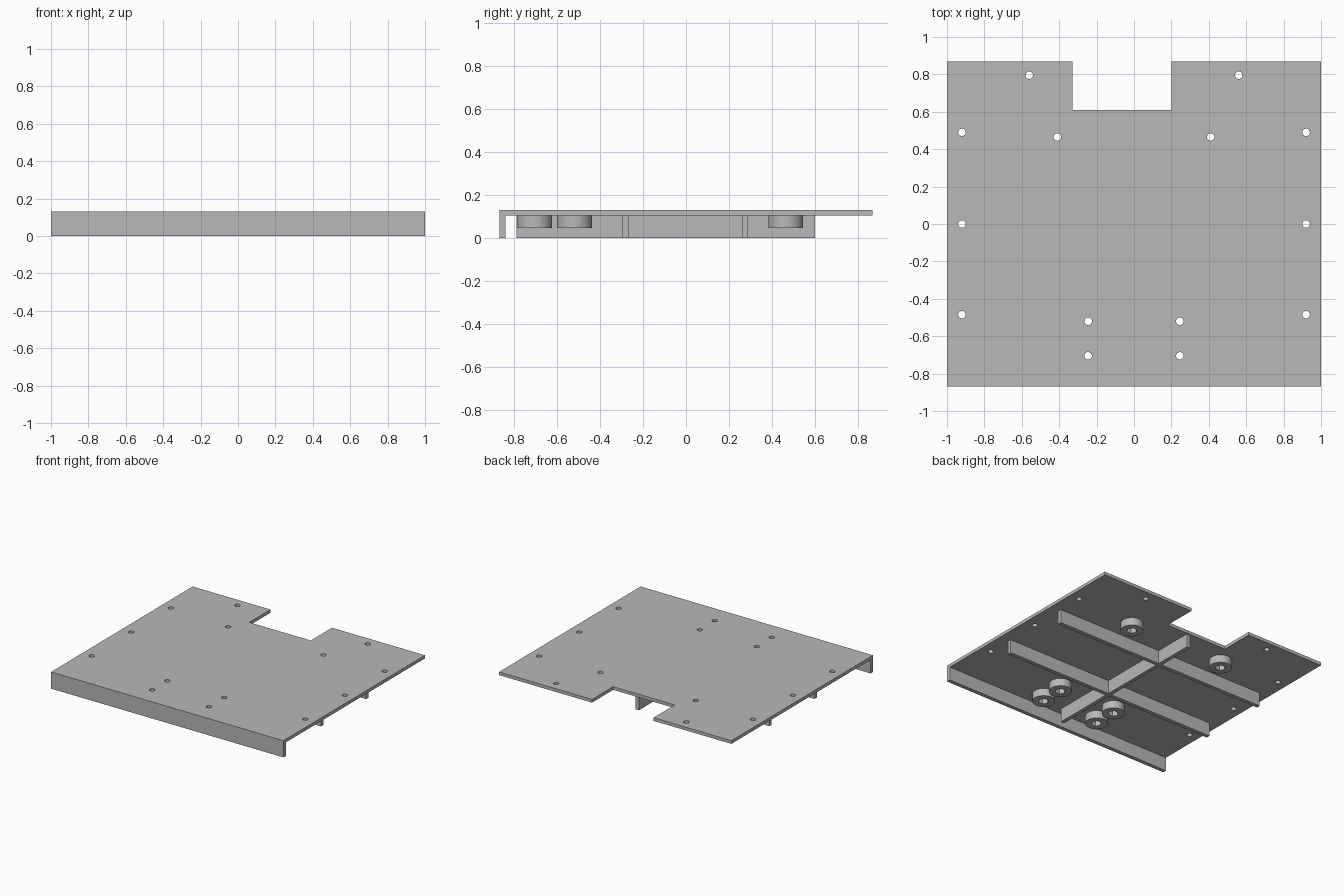
import bpy
import bmesh
from math import cos, sin, pi, radians

if "Cube" in bpy.data.objects:
    bpy.data.objects.remove(bpy.data.objects["Cube"], do_unlink=True)

# One grey material for the whole part
GREY = (0.48, 0.48, 0.48, 1)
grey = bpy.data.materials.new("plain grey")
grey.use_nodes = True
grey.diffuse_color = GREY
shader = next(n for n in grey.node_tree.nodes if n.type == "BSDF_PRINCIPLED")
shader.inputs["Base Color"].default_value = GREY

PLATE_LOW, PLATE_TOP = 0.105, 0.13
THICK = 0.03


def ring(x, y, radius, sides):
    return [(x + radius * cos(2 * pi * i / sides),
             y + radius * sin(2 * pi * i / sides)) for i in range(sides)]


def rect(x0, x1, y0, y1):
    return [(x0, y0), (x1, y0), (x1, y1), (x0, y1)]


def slab(name, outlines, z0, z1):
    """Extrude closed outlines upward; inner outlines become holes."""
    curve = bpy.data.curves.new(name, "CURVE")
    curve.dimensions = "2D"
    curve.fill_mode = "BOTH"
    curve.extrude = (z1 - z0) / 2
    for points in outlines:
        spline = curve.splines.new("POLY")
        spline.points.add(len(points) - 1)
        for point, (x, y) in zip(spline.points, points):
            point.co = (x, y, 0, 1)
        spline.use_cyclic_u = True
    obj = bpy.data.objects.new(name, curve)
    bpy.context.collection.objects.link(obj)
    obj.location.z = (z0 + z1) / 2
    bpy.ops.object.select_all(action="DESELECT")
    obj.select_set(True)
    bpy.context.view_layer.objects.active = obj
    bpy.ops.object.convert(target="MESH")
    obj = bpy.context.object
    bm = bmesh.new()
    bm.from_mesh(obj.data)
    bmesh.ops.remove_doubles(bm, verts=bm.verts, dist=0.0001)
    bmesh.ops.recalc_face_normals(bm, faces=bm.faces)
    bm.to_mesh(obj.data)
    bm.free()
    obj.data.materials.clear()
    obj.data.materials.append(grey)
    bpy.ops.object.shade_smooth_by_angle(angle=radians(30))
    return obj


# Top plate with rear notch and drilled holes
boss_spots = [(0.41, 0.465), (0.245, -0.52), (0.245, -0.705)]
edge_spots = [(0.56, 0.795), (0.92, 0.49), (0.92, 0.0), (0.92, -0.485)]
outline = [(-1, -0.87), (1, -0.87), (1, 0.87), (0.2, 0.87),
           (0.2, 0.61), (-0.33, 0.61), (-0.33, 0.87), (-1, 0.87)]
holes = [ring(side * x, y, 0.02, 24)
         for x, y in boss_spots + edge_spots for side in (-1, 1)]
slab("top_plate", [outline] + holes, PLATE_LOW, PLATE_TOP)

# Front lip turned down along the whole edge
slab("front_lip", [rect(-1, 1, -0.87, -0.87 + THICK)], 0, PLATE_LOW)

# Stiffening ribs: one long spine crossed by two bars, as a single outline
half = THICK / 2
spine = [(half, -0.79)]
for y in (-0.28, 0.275):
    spine += [(half, y - half), (0.92, y - half), (0.92, y + half), (half, y + half)]
spine += [(half, 0.6)]
spine += [(-x, y) for x, y in reversed(spine)]
slab("underside_ribs", [spine], 0, PLATE_LOW)

# Round bosses with hexagonal nut pockets
for x, y in boss_spots:
    for side, label in ((1, "left"), (-1, "right")):
        place = "rear" if y > 0 else "middle" if y > -0.6 else "front"
        slab(f"{place}_boss_{label}",
             [ring(side * x, y, 0.081, 48), ring(side * x, y, 0.037, 6)],
             0.045, PLATE_LOW)
